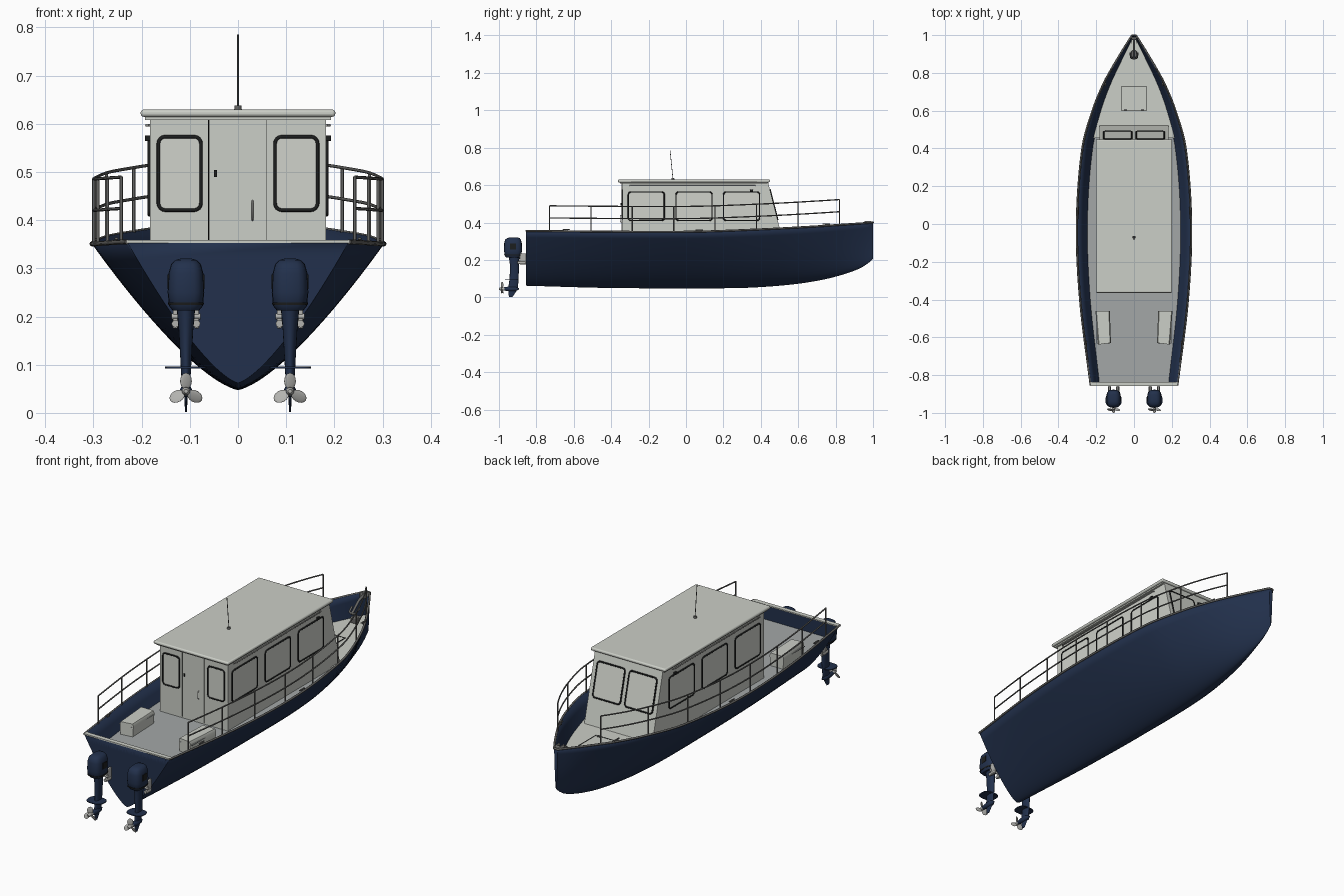
import bpy, bmesh, math
from mathutils import Vector, Matrix

if "Cube" in bpy.data.objects:
    bpy.data.objects.remove(bpy.data.objects["Cube"])


def material(name, r, g, b):
    m = bpy.data.materials.new(name)
    m.use_nodes = True
    m.diffuse_color = (r, g, b, 1)
    m.node_tree.nodes["Principled BSDF"].inputs["Base Color"].default_value = (r, g, b, 1)
    return m


NAVY = material("navy_paint", .016, .03, .072)
WHITE = material("off_white", .6, .62, .57)
GLASS = material("pale_window", .63, .65, .6)
DECK = material("deck_grey", .37, .39, .39)
STEEL = material("rail_steel", .13, .13, .125)
METAL = material("bright_metal", .45, .45, .43)
BLACK = material("black_rubber", .012, .013, .013)


def finish(name, bm, mat, angle=35):
    bmesh.ops.recalc_face_normals(bm, faces=bm.faces)
    me = bpy.data.meshes.new(name)
    bm.to_mesh(me)
    bm.free()
    me.materials.append(mat)
    me.polygons.foreach_set("use_smooth", [True] * len(me.polygons))
    me.set_sharp_from_angle(angle=math.radians(angle))
    ob = bpy.data.objects.new(name, me)
    bpy.context.collection.objects.link(ob)
    return ob


def box(name, centre, size, mat, bevel=0.0):
    bm = bmesh.new()
    bmesh.ops.create_cube(bm, size=1, matrix=Matrix.Translation(centre) @ Matrix.Diagonal((*size, 1)))
    ob = finish(name, bm, mat)
    if bevel:
        mod = ob.modifiers.new("bevel", "BEVEL")
        mod.width, mod.segments = bevel, 3
    return ob


def tube(name, points, radius, mat, closed=False):
    cu = bpy.data.curves.new(name, "CURVE")
    cu.dimensions, cu.bevel_depth, cu.bevel_resolution, cu.use_fill_caps = "3D", radius, 2, True
    sp = cu.splines.new("POLY")
    sp.points.add(len(points) - 1)
    for p, co in zip(sp.points, points):
        p.co = (*co, 1)
    sp.use_cyclic_u = closed
    cu.materials.append(mat)
    ob = bpy.data.objects.new(name, cu)
    bpy.context.collection.objects.link(ob)
    return ob


def skin(name, rows, mat, closed=True, caps=True, angle=35):
    """Join successive rows of points with quads."""
    bm = bmesh.new()
    grid = [[bm.verts.new(p) for p in row] for row in rows]
    n = len(grid[0])
    for a, b in zip(grid, grid[1:]):
        for i in range(n if closed else n - 1):
            j = (i + 1) % n
            bm.faces.new((a[i], a[j], b[j], b[i]))
    if caps:
        bm.faces.new(grid[0])
        bm.faces.new(grid[-1])
    return finish(name, bm, mat, angle)


def loft(name, rings, mat, at, power=1.0, along_y=False):
    """Stack rings (height, half x, half y, shift y) of superellipses."""
    rows = []
    for h, rx, ry, dy in rings:
        row = []
        for k in range(20):
            a = math.tau * k / 20
            c, s = math.cos(a), math.sin(a)
            x = rx * math.copysign(abs(c) ** power, c)
            y = ry * math.copysign(abs(s) ** power, s) + dy
            row.append(Vector(at) + Vector((x, h, y) if along_y else (x, y, h)))
        rows.append(row)
    return skin(name, rows, mat, angle=45)


def smooth(table, y):
    """Cubic interpolation through (y, value) pairs."""
    def slope(i):
        a, b = table[max(i - 1, 0)], table[min(i + 1, len(table) - 1)]
        return (b[1] - a[1]) / (b[0] - a[0])
    i = max(k for k in range(len(table) - 1) if k == 0 or table[k][0] <= y)
    (y0, v0), (y1, v1) = table[i], table[i + 1]
    d = y1 - y0
    t = (y - y0) / d
    return ((2*t**3 - 3*t*t + 1) * v0 + (t**3 - 2*t*t + t) * d * slope(i)
            + (3*t*t - 2*t**3) * v1 + (t**3 - t*t) * d * slope(i + 1))


# Hull lines
STERN, BOW = -.855, 1.0
BEAM = [(STERN, .23), (-.4, .286), (0, .303), (.4, .274), (.6, .22), (.75, .158), (.9, .073), (BOW, .01)]
KEEL = [(STERN, .062), (-.4, .05), (.25, .049), (.5, .062), (.7, .088), (.85, .125), (.95, .165), (BOW, .205)]
SHEER = [(STERN, .355), (0, .351), (.4, .364), (.7, .38), (BOW, .4)]


def half_width(y, z):
    k, s = smooth(KEEL, y), smooth(SHEER, y)
    t = min(max((z - k) / (s - k), 0), 1)
    return smooth(BEAM, y) * t ** (.72 - .17 * max(0, y))


def edge(y, lift=0.0, side=1, inset=0.0):
    return Vector((side * max(smooth(BEAM, y) - inset, 0), y, smooth(SHEER, y) + lift))


def span(a, b, n):
    return [a + (b - a) * i / n for i in range(n + 1)]


# Hull shell
rows = []
for y in span(STERN, BOW, 64):
    k, s = smooth(KEEL, y), smooth(SHEER, y)
    half = [(half_width(y, k + (s - k) * t * t), k + (s - k) * t * t) for t in span(0, 1, 16)]
    rows.append([(-x, y, z) for x, z in reversed(half)] + [(x, y, z) for x, z in half[1:]])
hull = skin("hull", rows, NAVY, closed=False)
wall = hull.modifiers.new("thickness", "SOLIDIFY")
wall.thickness, wall.offset = .005, -1

# Gunwale trim
rim = [edge(y, side=-1) for y in span(STERN, BOW, 60)] + [edge(y) for y in span(BOW, STERN, 60)]
tube("gunwale_trim", rim, .005, STEEL)
box("transom_cap", (0, STERN + .008, .356), (.46, .022, .006), WHITE)


# Decks
def deck(name, y0, y1, z, mat):
    rows = [[(s * max(half_width(y, h) - .004, .002), y, h) for s, h in
             ((-1, z), (1, z), (1, z - .012), (-1, z - .012))] for y in span(y0, y1, 30)]
    return skin(name, rows, mat)


deck("main_deck", STERN + .003, .47, .283, DECK)
deck("foredeck", .455, .985, .292, WHITE)
hatch = [(-.065, .6, .296), (.065, .6, .296), (.065, .73, .296), (-.065, .73, .296)]
box("hatch_lid", (0, .665, .293), (.128, .128, .006), WHITE)
tube("hatch_seal", hatch, .002, BLACK, closed=True)
for s in (-1, 1):
    box("hatch_hinge", (s * .045, .605, .298), (.014, .01, .006), STEEL)

# Cabin
side = [(-.34, .28), (.524, .28), (.438, .617), (-.34, .617)]
skin("cabin", [[(s * .183, y, z) for y, z in side] for s in (-1, 1)], WHITE)
box("roof", (0, .042, .622), (.404, .812, .015), WHITE, .006)
box("roof_lip", (0, .042, .612), (.385, .79, .008), WHITE)


# Windows
def window(name, centre, u, v, w, h):
    u, v = Vector(u).normalized(), Vector(v).normalized()
    r, pts = .014, []
    for k in range(20):
        a = math.tau * (k // 5 * 4 + k % 5) / 16
        qx, qy = (1, -1, -1, 1)[k // 5], (1, 1, -1, -1)[k // 5]
        pts.append(Vector(centre) + u * (qx * (w / 2 - r) + r * math.cos(a))
                   + v * (qy * (h / 2 - r) + r * math.sin(a)))
    tube(name + "_frame", pts, .0038, BLACK, closed=True)
    n = u.cross(v) * .001
    skin(name + "_pane", [[p - n for p in pts], [p + n for p in pts]], GLASS)


slope = Vector((0, .438 - .524, .617 - .28))
for s in (-1, 1):
    for y in (-.212, .043, .297):
        window("side_window", (s * .184, y, .487), (0, 1, 0), (0, 0, 1), .192, .152)
    window("aft_window", (s * .121, -.341, .497), (1, 0, 0), (0, 0, 1), .088, .152)
    mid = Vector((s * .086, .525, .28)) + slope * .64
    window("windscreen", mid, (1, 0, 0), slope, .148, .165)
    # Roof handrail and side lamp
    tube("cabin_handrail", [(s * .184, -.3, .597), (s * .19, -.295, .597),
                            (s * .19, .365, .597), (s * .184, .37, .597)], .003, METAL)
    box("side_lamp", (s * .187, .35, .57), (.012, .018, .012), BLACK, .002)

# Aft door
box("door", (0, -.341, .45), (.118, .006, .32), WHITE)
box("door_edge", (-.061, -.341, .45), (.002, .005, .32), BLACK)
box("door_latch", (-.047, -.346, .497), (.006, .006, .014), BLACK)
tube("door_handle", [(.03, -.344, .4), (.03, -.352, .405), (.03, -.352, .435), (.03, -.344, .44)], .0018, METAL)

# Antenna
loft("antenna_base", [(.628, .008, .008, 0), (.638, .007, .007, 0)], STEEL, (0, -.07, 0))
tube("antenna", [(0, -.07, .635), (0, -.085, .785)], .0016, STEEL)

# Rails, cleats and seats on both sides
for s in (-1, 1):
    for lift in (.135, .07):
        tube("side_rail", [edge(y, lift, s, .004) for y in span(-.73, .82, 40)], .0033, STEEL)
    for y in span(-.73, .82, 7):
        tube("rail_post", [edge(y, 0, s, .004), edge(y, .135, s, .004)], .0033, STEEL)
    for y in (-.64, .07, .75):
        c = edge(y, .008, s, .006)
        box("cleat_bar", c, (.007, .04, .005), STEEL, .002)
        box("cleat_foot", c - Vector((0, 0, .005)), (.007, .016, .01), STEEL)
    seat = [[(s * x, y, z) for x, y in ((.122 + d, -.63), (.19 - d, -.638), (.204 - d, -.46), (.128 + d, -.46))]
            for z, d in ((.28, .004), (.335, 0), (.345, .005))]
    skin("stern_seat", seat, WHITE)
    box("seat_seam", (s * .162, -.548, .328), (.072, .168, .003), DECK)

# Anchor at the bow
tube("anchor_shank", [(0, .975, .398), (0, .93, .385), (0, .875, .34)], .006, STEEL)
for s in (-1, 1):
    tube("anchor_fluke", [(0, .875, .34), (s * .016, .88, .345), (s * .02, .905, .36)], .005, STEEL)
    box("roller_cheek", (s * .012, .972, .398), (.004, .035, .02), METAL)
tube("anchor_roller", [(-.012, .982, .4), (.012, .982, .4)], .009, STEEL)
box("windlass", (0, .9, .305), (.03, .035, .03), STEEL, .005)


# Outboard motors
def outboard(x):
    at = (x, -.925, 0)
    loft("motor_cowling", [(.213, .028, .036, 0), (.222, .035, .044, 0), (.25, .038, .048, 0),
                           (.29, .036, .047, 0), (.308, .031, .042, 0), (.317, .023, .033, .003),
                           (.32, .012, .02, .004)], NAVY, at, .65)
    loft("cowling_band", [(.224, .0365, .0465, 0), (.229, .0375, .0475, 0)], BLACK, at, .65)
    loft("motor_leg", [(.216, .019, .028, .006), (.17, .015, .024, .008), (.1, .011, .024, .006),
                       (.045, .008, .026, 0)], NAVY, at)
    loft("cavitation_plate", [(.092, .043, .036, -.008), (.096, .043, .036, -.008)], NAVY, at, .7)
    loft("gearcase", [(-.045, .009, .009, 0), (-.02, .013, .013, 0), (.015, .012, .012, 0),
                      (.032, .003, .003, 0)], NAVY, (x, -.925, .045), 1, True)
    loft("skeg", [(.045, .004, .026, 0), (.002, .002, .01, -.012)], NAVY, at)
    loft("propeller_hub", [(-.075, .004, .004, 0), (-.068, .008, .008, 0),
                           (-.045, .009, .009, 0)], METAL, (x, -.925, .045), 1, True)
    bm = bmesh.new()
    for k in range(3):
        m = (Matrix.Translation((x, -.983, .045)) @ Matrix.Rotation(math.tau * k / 3, 4, "Y")
             @ Matrix.Translation((0, 0, .021)) @ Matrix.Rotation(.5, 4, "Z")
             @ Matrix.Diagonal((.014, .0025, .017, 1)))
        bmesh.ops.create_uvsphere(bm, u_segments=14, v_segments=8, radius=1, matrix=m)
    finish("propeller_blades", bm, METAL)
    # Mounting bracket
    for s in (-1, 1):
        box("cowling_vent", (x + s * .0365, -.925, .272), (.004, .03, .03), BLACK)
        box("bracket_arm", (x + s * .022, -.872, .205), (.01, .034, .06), METAL, .003)
        tube("clamp_screw", [(x + s * .022, -.9, .185), (x + s * .022, -.86, .185)], .008, METAL)
    tube("bracket_pin", [(x - .03, -.885, .2), (x + .03, -.885, .2)], .006, METAL)


for x in (-.108, .108):
    outboard(x)

# Transom panel
panel = [(half_width(STERN, z), z) for z in span(.062, .355, 20)]
ring = [(-a, z) for a, z in reversed(panel)] + [(a, z) for a, z in panel[1:]]
skin("transom", [[(a, y, z) for a, z in ring] for y in (STERN, STERN + .012)], NAVY)
